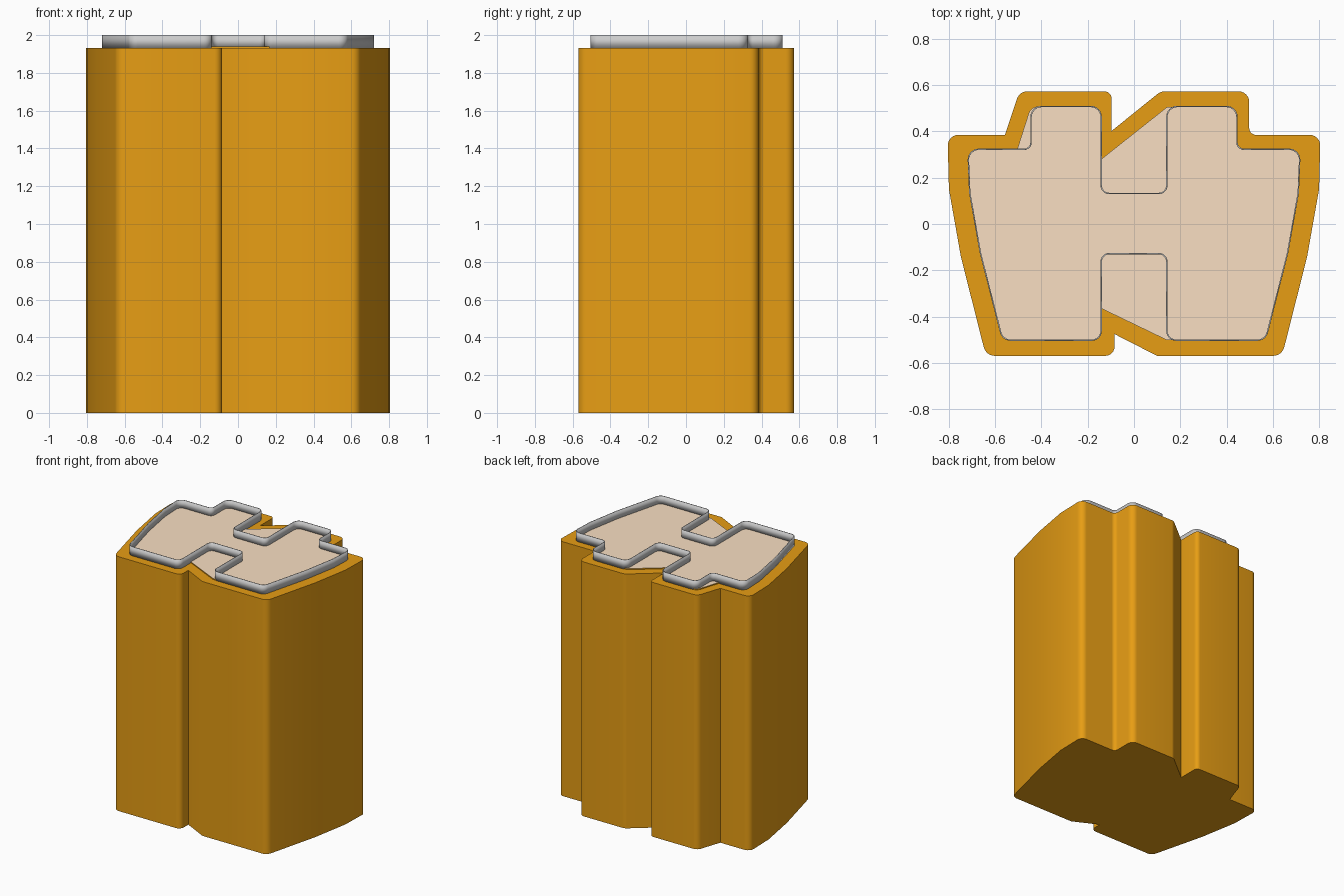
import bpy, bmesh, math
from mathutils import Vector

if "Cube" in bpy.data.objects:
    bpy.data.objects.remove(bpy.data.objects["Cube"])


def rounded(points, seg=6):
    """Round each (x, y, radius) corner with a true arc; radius 0 stays sharp."""
    out, n = [], len(points)
    for i, (x, y, r) in enumerate(points):
        p = Vector((x, y))
        if r == 0:
            out.append(p)
            continue
        a = (Vector(points[i - 1][:2]) - p).normalized()
        b = (Vector(points[(i + 1) % n][:2]) - p).normalized()
        half = a.angle(b) / 2
        t = r / math.tan(half)
        s, e, w = p + a * t, p + b * t, math.sin(half)
        for k in range(seg + 1):
            u = k / seg
            c0, c1, c2 = (1 - u) ** 2, 2 * u * (1 - u) * w, u * u
            out.append((s * c0 + p * c1 + e * c2) / (c0 + c1 + c2))
    return out


def material(name, color):
    m = bpy.data.materials.new(name)
    m.diffuse_color = (*color, 1)
    m.use_nodes = True
    m.node_tree.nodes["Principled BSDF"].inputs["Base Color"].default_value = m.diffuse_color
    return m


def extrude(name, outline, z0, z1, mats=(), caps=True):
    """Prism from an outline; the top cap uses the last material."""
    bm = bmesh.new()
    low = [bm.verts.new((p.x, p.y, z0)) for p in outline]
    top = [bm.verts.new((p.x, p.y, z1)) for p in outline]
    n = len(low)
    for i in range(n):
        j = (i + 1) % n
        bm.faces.new((low[j], low[i], top[i], top[j]))
    if caps:
        bm.faces.new(low)
        f = bm.faces.new(top[::-1])
        f.material_index = max(len(mats) - 1, 0)
        bmesh.ops.recalc_face_normals(bm, faces=bm.faces)
        bmesh.ops.triangulate(bm, faces=[f for f in bm.faces if len(f.verts) > 4])
    mesh = bpy.data.meshes.new(name)
    bm.to_mesh(mesh)
    bm.free()
    for m in mats:
        mesh.materials.append(m)
    ob = bpy.data.objects.new(name, mesh)
    bpy.context.collection.objects.link(ob)
    bpy.context.view_layer.objects.active = ob
    ob.select_set(True)
    bpy.ops.object.shade_smooth_by_angle(angle=math.radians(30))
    ob.select_set(False)
    return ob


orange = material("orange", (0.8, 0.34, 0.007))
tan = material("tan", (0.95, 0.74, 0.54))

# Outer body outline, clockwise from the left shoulder
body = [(-.806, .385, .045), (-.558, .385, 0), (-.495, .573, .045),
        (-.097, .573, .03), (-.097, .402, 0), (.115, .573, .05),
        (.498, .573, .045), (.498, .385, .03), (.806, .385, .045),
        (.80, .15, 0), (.748, -.143, 0), (.64, -.57, .05),
        (.10, -.57, 0), (-.084, -.476, 0), (-.084, -.57, .04),
        (-.64, -.57, .05), (-.748, -.143, 0), (-.80, .15, 0)]
extrude("body", rounded(body), 0, 1.932, [orange])

# Right half of the raised rim outline, mirrored to the left
half = [(.142, .132, .035), (.142, .508, .045), (.445, .508, .045),
        (.445, .323, .03), (.718, .323, .045), (.71, .134, 0),
        (.664, -.125, 0), (.568, -.502, .045), (.142, -.502, .04),
        (.142, -.128, .035)]
left = [(-x, y, r) for x, y, r in reversed(half)]

# Top plate: rim outline with the notches partly filled
plate = [(.142, .505, 0)] + half[2:8] + [(.142, -.502, 0), (-.142, -.365, 0)]
plate += left[1:6] + [(-.505, .323, 0), (-.446, .508, .045)]
plate += [(-.142, .508, .045), (-.142, .28, 0)]
extrude("top_plate", rounded(plate), 1.925, 1.94, [orange, tan])

# Thin standing rim
rim = extrude("rim", rounded(half + left), 1.93, 2.0, caps=False)
wall = rim.modifiers.new("wall", 'SOLIDIFY')
wall.thickness = 0.006
wall.offset = 0
